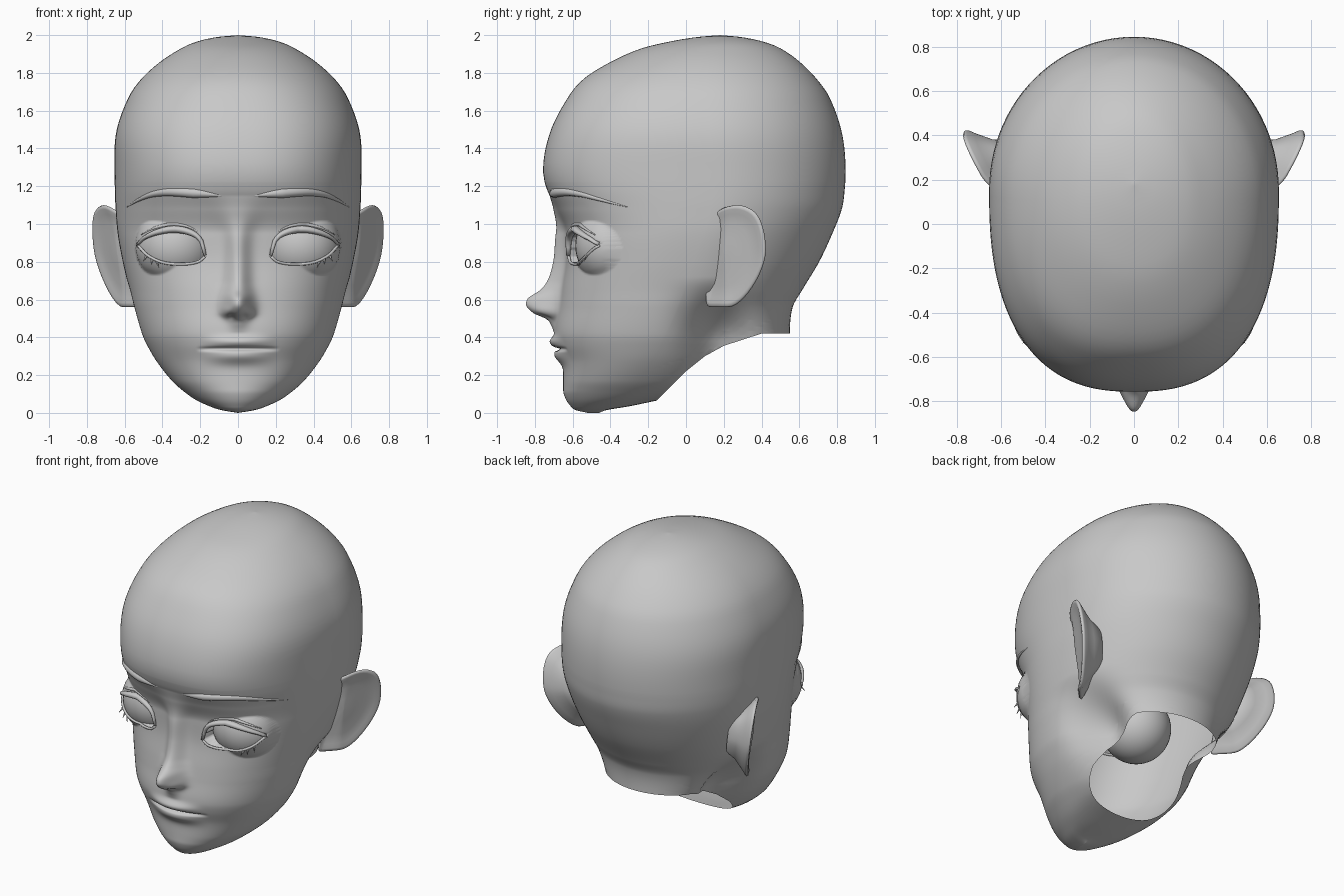
import bpy, bmesh, math
from mathutils import Vector

if "Cube" in bpy.data.objects:
    bpy.data.objects.remove(bpy.data.objects["Cube"])

grey = bpy.data.materials.new("plain grey")
grey.diffuse_color = (0.58, 0.58, 0.58, 1)
grey.use_nodes = True
grey.node_tree.nodes["Principled BSDF"].inputs["Base Color"].default_value = grey.diffuse_color


def curve(table, t):
    """Smooth interpolation of (key, values...) rows."""
    t = min(max(t, table[0][0]), table[-1][0])
    i = 0
    while i < len(table) - 2 and table[i + 1][0] < t:
        i += 1
    a, b = table[i], table[i + 1]
    h = b[0] - a[0]
    u = (t - a[0]) / h

    def slope(j, c):
        lo, mid, hi = table[max(j - 1, 0)], table[j], table[min(j + 1, len(table) - 1)]
        if j in (0, len(table) - 1):
            return (hi[c] - lo[c]) / (hi[0] - lo[0])
        if (mid[c] - lo[c]) * (hi[c] - mid[c]) <= 0:
            return 0
        return (hi[c] - lo[c]) / (hi[0] - lo[0])

    return [(2*u**3 - 3*u*u + 1) * a[c] + (u**3 - 2*u*u + u) * h * slope(i, c)
            + (3*u*u - 2*u**3) * b[c] + (u**3 - u*u) * h * slope(i + 1, c)
            for c in range(1, len(a))]


def gauss(v, s):
    return math.exp(-(v / s) ** 2)


def finish(bm, name):
    bmesh.ops.remove_doubles(bm, verts=bm.verts, dist=0.0004)
    bmesh.ops.recalc_face_normals(bm, faces=bm.faces)
    me = bpy.data.meshes.new(name)
    bm.to_mesh(me)
    bm.free()
    me.materials.append(grey)
    for p in me.polygons:
        p.use_smooth = True
    ob = bpy.data.objects.new(name, me)
    bpy.context.collection.objects.link(ob)
    return ob


def loft(bm, rings, cap=False):
    vs = [[bm.verts.new(p) for p in r] for r in rings]
    n = len(vs[0])
    for r, s in zip(vs, vs[1:]):
        for j in range(n):
            bm.faces.new((r[j], r[(j + 1) % n], s[(j + 1) % n], s[j]))
    if cap:
        bm.faces.new(vs[0])
        bm.faces.new(vs[-1])


# Head outline: height, front, back, half width
PROFILE = [
    (0, -.52, -.46, 0), (.015, -.585, -.42, .09), (.035, -.61, -.30, .15),
    (.07, -.635, -.13, .225), (.12, -.65, .15, .295), (.17, -.65, .36, .35),
    (.27, -.655, .54, .43), (.36, -.685, .56, .485), (.42, -.695, .55, .513),
    (.56, -.675, .565, .555), (.65, -.662, .615, .575), (.8, -.638, .705, .61),
    (.95, -.637, .775, .637), (1.08, -.685, .825, .648), (1.18, -.735, .84, .652),
    (1.28, -.757, .845, .653), (1.485, -.72, .825, .645), (1.67, -.625, .76, .58),
    (1.77, -.54, .69, .51), (1.86, -.395, .6, .41), (1.93, -.235, .5, .30),
    (1.965, -.09, .41, .22), (1.99, .06, .29, .11), (2, .18, .18, 0)]
# Slice shape: height, y of widest point, front and back roundness
SHAPE = [(0, -.5, 2, 2), (.07, -.34, 2, 2), (.17, -.25, 2.1, 1.9), (.42, -.1, 2.2, 2.05),
         (.8, .05, 2.4, 2), (1.2, .16, 2.5, 2), (1.6, .13, 2.45, 2), (1.9, .12, 2.1, 2),
         (2, .18, 2, 2)]
# Nose: height, projection, half width
NOSE = [(.42, 0, .05), (.46, .02, .05), (.495, .05, .055), (.53, .13, .066), (.58, .175, .068),
        (.61, .165, .066), (.65, .11, .064), (.7, .08, .06), (.8, .065, .06), (.95, .052, .065),
        (1.05, .025, .09), (1.15, 0, .12)]
# Lid lines: x, z
UPPER = [(.175, .83), (.195, .905), (.25, .95), (.34, .968), (.43, .952), (.5, .92), (.53, .89)]
LOWER = [(.175, .83), (.21, .803), (.3, .79), (.4, .8), (.48, .838), (.53, .89)]
EYE, EYE_R = Vector((.33, -.373, .885)), .213


def eye_y(a, z):
    q = EYE_R ** 2 - (a - EYE.x) ** 2 - (z - EYE.z) ** 2
    return EYE.y - math.sqrt(q) if q > 0 else None


def detail(a, y, z):
    """Nose, lips and eye sockets pressed into the front of the face."""
    if .42 < z < 1.15:
        h, s = curve(NOSE, z)
        y -= h * math.exp(-(a / s) ** 2.2)
    y -= .022 * gauss(a - .06, .028) * gauss(z - .54, .03)
    y += .015 * gauss(a - .035, .016) * gauss(z - .512, .014)
    if a < .22:
        m = (1 - (a / .22) ** 2) ** 2
        y -= m * (.032 * gauss(z - .375, .03) + .032 * gauss(z - .3, .04))
        y += .035 * (1 - (a / .22) ** 2) * gauss(z - .338, .008)
    ball = eye_y(a, z)
    if ball is not None:
        inside = .175 < a < .53 and curve(LOWER, a)[0] < z < curve(UPPER, a)[0]
        if inside:
            y = max(y, ball + .03)
        elif ball - .012 < y:
            # Skin stretched over the ball, fading away from the eye
            near = gauss((a - .355) / .235, 1.15) * gauss((z - .885) / .14, 1.15)
            y += (ball - .012 - y) * min(1, 2.2 * near)
    return y


def skin_y(a, z):
    yf, yb, w = curve(PROFILE, z)
    ym, nf, nb = curve(SHAPE, z)
    return detail(a, ym - (ym - yf) * max(0, 1 - (a / w) ** nf) ** (1 / nf), z)


# Head shell: stacked slices from chin to crown
FRONT, BACK = 95, 24
angles = [math.pi / 2 * (i / FRONT) ** 1.12 for i in range(FRONT)]
angles += [math.pi / 2 * (1 + i / BACK) for i in range(BACK + 1)]
heights = [.1 * (i / 14) ** 2 for i in range(14)] + [.1 + .0075 * i for i in range(150)]
heights += [2 - .775 * (1 - i / 30) ** 2 for i in range(31)]
rings = []
for z in heights:
    yf, yb, w = curve(PROFILE, z)
    ym, nf, nb = curve(SHAPE, z)
    w = max(w, 1e-4)
    k = min(1, max(0, (.72 - z) / .34))
    pinch = .37 * k * k * (3 - 2 * k)
    half = []
    for f in angles:
        front = f < math.pi / 2
        d, n = (ym - yf, nf) if front else (yb - ym, nb)
        s, c = math.sin(f), abs(math.cos(f))
        r = (abs(s / w) ** n + (c / max(d, 1e-4)) ** n) ** (-1 / n)
        x, y = r * s, ym - r * math.cos(f)
        if front:
            y = detail(x, y, z)
        # Hollow between jaw and neck
        x *= 1 - pinch * gauss(y - .18, .17)
        half.append((x, y, z))
    rings.append(half + [(-x, y, z) for x, y, z in half[-2:0:-1]])
bm = bmesh.new()
loft(bm, rings)

# Neck opening: cut along the rim, remove what lies below
rim = [(-.15, .07), (0, .22), (.1, .3), (.2, .355), (.4, .42), (.6, .421)]
planes = []
for (y0, z0), (y1, z1) in zip(rim, rim[1:]):
    planes.append((Vector((0, y0, z0)), Vector((0, z0 - z1, y1 - y0)).normalized()))
for co, no in planes:
    faces = [f for f in bm.faces
             if f.calc_center_median().y > -.25 and f.calc_center_median().z < .5]
    geom = list({v for f in faces for v in f.verts} | {e for f in faces for e in f.edges}) + faces
    bmesh.ops.bisect_plane(bm, geom=geom, plane_co=co, plane_no=no, dist=1e-5)
below = [f for f in bm.faces
         if all((f.calc_center_median() - co).dot(no) < 0 for co, no in planes)]
bmesh.ops.delete(bm, geom=below, context='FACES')
finish(bm, "head")


def strip(name, points, radius, side, flat=1.0, sides=8):
    """Tapered tube along points; radius is a function of 0..1."""
    pts = [Vector((p[0] * side, p[1], p[2])) for p in points]
    out = []
    for i, p in enumerate(pts):
        t = (pts[min(i + 1, len(pts) - 1)] - pts[max(i - 1, 0)]).normalized()
        up = t.cross(Vector((0, 1, 0))).normalized()
        fwd = t.cross(up)
        r = radius(i / (len(pts) - 1))
        out.append([p + r * (math.cos(k) * up + flat * math.sin(k) * fwd)
                    for k in (2 * math.pi * j / sides for j in range(sides))])
    b = bmesh.new()
    loft(b, out, cap=True)
    return finish(b, name)


def ear(name, side):
    # Outline of the ear: y, z
    line = [(.12, .80), (.12, .98), (.17, 1.07), (.27, 1.1), (.36, 1.065), (.405, .98), (.42, .86),
            (.385, .73), (.305, .61), (.22, .56), (.12, .56), (.105, .66)]
    keyed = [(i,) + p for i, p in enumerate(line + line[:1])]
    outline = [curve(keyed, i / 4) for i in range(4 * len(line))]
    normal = Vector((.86, -.51, 0))
    out = []
    for k, off in [(.45, -.15), (.62, -.09), (.84, -.042), (.97, -.016), (1, -.005), (.98, .003),
                   (.92, .003), (.82, -.004), (.6, -.008), (.3, -.006), (.02, -.004)]:
        ring = []
        for y, z in outline:
            y, z = .2 + (y - .2) * k, .84 + (z - .84) * k
            # The front edge meets the cheek, the back edge flares out
            p = Vector((.602 + .53 * (y - .12) + .14 * (z - .85), y, z)) + normal * off
            p.x -= .035 * max(0, min(1, (.2 - y) / .08))
            ring.append((p.x * side, p.y, p.z))
        out.append(ring)
    b = bmesh.new()
    loft(b, out, cap=True)
    finish(b, name)


BROW = [(.08, 1.15), (.2, 1.162), (.35, 1.17), (.45, 1.158), (.53, 1.125), (.585, 1.09)]
for side, tag in ((1, "left"), (-1, "right")):
    ear(tag + "_ear", side)

    # Eyeball
    b = bmesh.new()
    bmesh.ops.create_uvsphere(b, u_segments=40, v_segments=24, radius=EYE_R)
    bmesh.ops.translate(b, verts=b.verts, vec=(EYE.x * side, EYE.y, EYE.z))
    finish(b, tag + "_eyeball")

    # Eyelids, resting on the ball or the surrounding skin
    xs = [.175 + .355 * i / 36 for i in range(37)]
    up = [(x, min(eye_y(x, z) - .016, skin_y(x, z + .014) - .002), z + .004)
          for x in xs for z in curve(UPPER, x)]
    low = [(x, min(eye_y(x, z) - .007, skin_y(x, z - .012) + .002), z - .003)
           for x in xs for z in curve(LOWER, x)]
    strip(tag + "_upper_lid", up, lambda u: .008 + .011 * math.sin(math.pi * u ** .8), side, 1.4)
    strip(tag + "_lower_lid", low, lambda u: .008, side)

    # Fold above the eye
    fold = [(x, skin_y(x, curve(UPPER, x)[0] + .03) + .003, curve(UPPER, x)[0] + .03)
            for x in xs[3:-2]]
    strip(tag + "_lid_fold", fold, lambda u: .003 + .007 * math.sin(math.pi * u), side)

    # Lower lashes
    for x, dx in ((.43, -.01), (.455, .006), (.485, .018)):
        z = curve(LOWER, x)[0] - .006
        y = eye_y(x, z) - .01
        lash = [(x, y, z), (x + dx * .3, y - .01, z - .016), (x + dx, y - .018, z - .034)]
        strip(tag + "_lash", lash, lambda u: .007 * (1 - u) + .001, side, .6, 5)

    # Eyebrow
    bx = [.08 + .505 * i / 30 for i in range(31)]
    brow = [(x, skin_y(x, curve(BROW, x)[0]) + .006, curve(BROW, x)[0]) for x in bx]
    strip(tag + "_eyebrow", brow,
          lambda u: .003 + .025 * min(1, u * 3 + .1) * (1 - u ** 2.5), side, .9)
